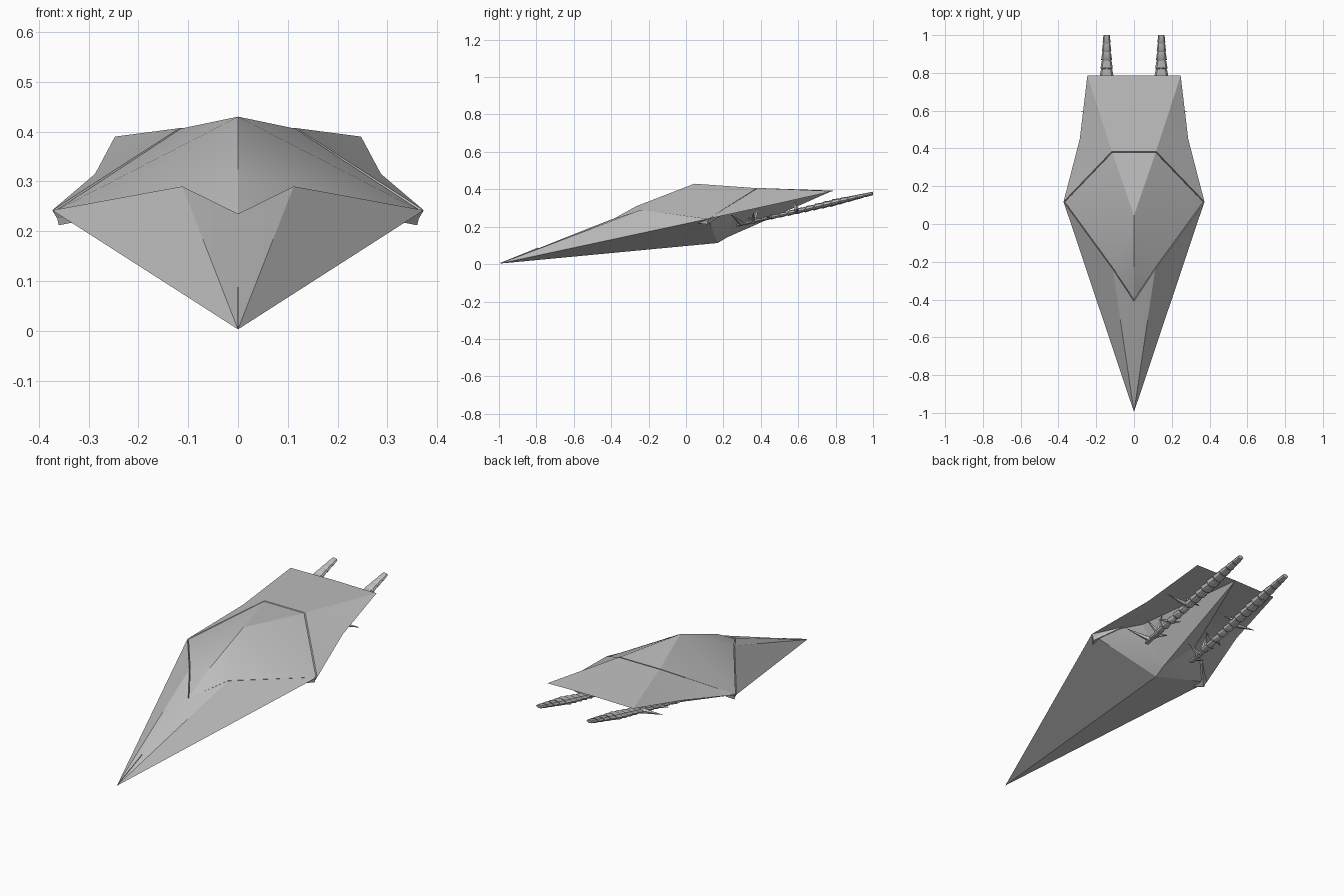
import bpy, bmesh, math
from mathutils import Vector, Matrix

if "Cube" in bpy.data.objects:
    bpy.data.objects.remove(bpy.data.objects["Cube"], do_unlink=True)

grey = bpy.data.materials.new("hull grey")
grey.use_nodes = True
COL = (0.52, 0.52, 0.52, 1)
grey.diffuse_color = COL
grey.node_tree.nodes["Principled BSDF"].inputs["Base Color"].default_value = COL


def finish(name, bm, angle):
    bmesh.ops.remove_doubles(bm, verts=bm.verts, dist=1e-5)
    bmesh.ops.recalc_face_normals(bm, faces=bm.faces)
    me = bpy.data.meshes.new(name)
    bm.to_mesh(me)
    bm.free()
    ob = bpy.data.objects.new(name, me)
    bpy.context.collection.objects.link(ob)
    me.materials.append(grey)
    bpy.ops.object.select_all(action='DESELECT')
    ob.select_set(True)
    bpy.context.view_layer.objects.active = ob
    bpy.ops.object.shade_smooth_by_angle(angle=math.radians(angle))
    return ob


def mirrored_shell(name, points, faces, angle):
    """Build faces by point name on the +x half and repeat them on -x."""
    bm = bmesh.new()
    for side in (1, -1):
        vs = {k: bm.verts.new((p[0] * side, p[1], p[2])) for k, p in points.items()}
        for f in faces.split():
            bm.faces.new([vs[c] for c in f])
    return finish(name, bm, angle)


# Outline of the canopy: front point, shoulder, wing tip, rear corner, rear middle
rim = {"P": (0, -0.41, 0.235), "p": (0.112, -0.24, 0.29), "W": (0.373, 0.118, 0.242),
       "r": (0.117, 0.385, 0.407), "R": (0, 0.385, 0.407)}


def inset(p, k, drop):
    return (p[0] * k, 0.03 + (p[1] - 0.03) * k, p[2] - drop)


# Hull: long nose, rear deck, sunken canopy seat, keel and engine bays
hull = dict(rim)
hull.update({
    "N": (0, -0.995, 0.003), "S": (0.287, 0.45, 0.315), "T": (0.247, 0.785, 0.39),
    "t": (0, 0.785, 0.393), "B": (0, 0.17, 0.113), "K": (0, 0.22, 0.143),
    "M": (0.19, 0.19, 0.215), "C": (0.17, 0.27, 0.305), "m": (0, 0.05, 0.36)})
for low, top in zip("abcde", "PpWrR"):
    hull[low] = inset(rim[top], 0.955, 0.028)
mirrored_shell(
    "hull", hull,
    "NWp NpP "                         # nose
    "WSr STr rTt rtR "                 # rear deck
    "Ppba pWcb Wrdc rRed "             # walls of the seat
    "abm bcm cdm dem "                 # floor of the seat
    "NBW WBM BKM "                     # lower hull
    "WMC MKC WCS CKt CtT CTS", 22)     # keel ridge and engine bays

# Canopy: faceted shell resting in the seat
canopy = {k: inset(p, 0.982, 0.001) for k, p in rim.items()}
canopy.update({"A": (0, 0.045, 0.43), "C": (0, -0.265, 0.31)})
for low, top in zip("abcde", "PpWrR"):
    canopy[low] = inset(rim[top], 0.965, 0.03)
mirrored_shell("canopy", canopy,
               "PpC CpA pWA WrA ArR Ppba pWcb Wrdc rRed", 22)

# Seam along the top of the nose
bm = bmesh.new()
nose, end = Vector((0, -0.99, 0.006)), Vector((0, -0.79, 0.0865))
bmesh.ops.create_cube(bm, size=1, matrix=Matrix.Translation((nose + end) / 2)
                      @ (end - nose).to_track_quat('Y', 'Z').to_matrix().to_4x4()
                      @ Matrix.Diagonal((0.002, (end - nose).length, 0.004, 1)))
finish("nose_seam", bm, 22)


# Engine spines: tapering ribbed rods with thorns
START, END = Vector((0.145, 0.27, 0.207)), Vector((0.145, 1.0, 0.378))


def along(y):
    return START.lerp(END, (y - START.y) / (END.y - START.y))


def ribbed_rod(bm, side, segments=16, sides=8):
    rings = []

    def ring(t, r):
        c = START.lerp(END, t)
        rings.append([bm.verts.new((side * (c.x + r * math.cos(a)), c.y + 0.1 * r * math.sin(a),
                                    c.z + 0.55 * r * math.sin(a)))
                      for a in (2 * math.pi * i / sides for i in range(sides))])
    for i in range(segments):
        t0, t1 = i / segments, (i + 1) / segments
        if t0 < 0.7:
            r = 0.016 + 0.022 * t0 / 0.7           # swells towards the collar
        else:
            r = 0.036 - 0.019 * (t0 - 0.7) / 0.3   # tapers to the tip
        ring(t0, r * 0.72)
        ring(t0 + 0.15 * (t1 - t0), r)
        ring(t1 - 0.01 * (t1 - t0), r * 0.8)
    ring(1, 0.012)
    for a, b in zip(rings, rings[1:]):
        for i in range(sides):
            j = (i + 1) % sides
            bm.faces.new((a[i], a[j], b[j], b[i]))
    bm.faces.new(rings[0])
    bm.faces.new(rings[-1])


def thorn(bm, side, y, tip, r):
    base = along(y)
    d = Vector(tip) - base
    mat = (Matrix.Diagonal((side, 1, 1, 1)) @ Matrix.Translation(base + d / 2)
           @ d.to_track_quat('Z', 'Y').to_matrix().to_4x4())
    bmesh.ops.create_cone(bm, cap_ends=True, segments=5, radius1=r, radius2=0.001,
                          depth=d.length, matrix=mat)


# start on the rod, tip, thickness
thorns = [(0.30, (0.25, 0.24, 0.265), 0.014), (0.36, (0.22, 0.36, 0.275), 0.014),
          (0.36, (0.145, 0.39, 0.315), 0.016), (0.33, (0.07, 0.34, 0.25), 0.012),
          (0.45, (0.08, 0.46, 0.27), 0.012), (0.46, (0.20, 0.43, 0.25), 0.012),
          (0.59, (0.28, 0.595, 0.295), 0.016), (0.59, (0.145, 0.58, 0.335), 0.018),
          (0.62, (0.08, 0.60, 0.30), 0.012)]
for side, word in ((1, "left"), (-1, "right")):
    bm = bmesh.new()
    ribbed_rod(bm, side)
    for y, tip, r in thorns:
        thorn(bm, side, y, tip, r)
    finish(word + "_engine_spine", bm, 30)
